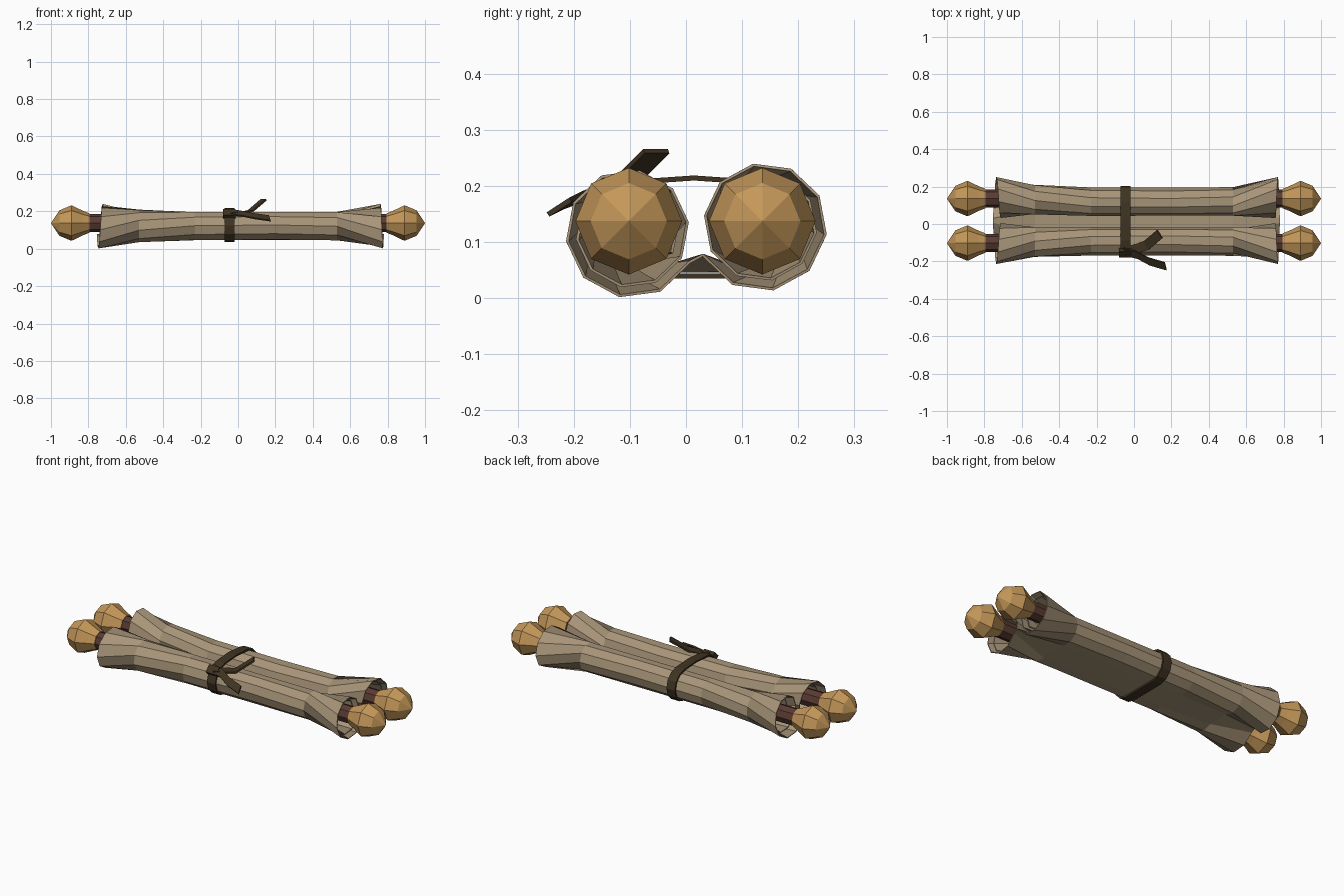
import bpy, bmesh
from math import cos, sin, radians, tau
from mathutils import Vector

old = bpy.data.objects.get("Cube")
if old:
    bpy.data.objects.remove(old)


def material(name, rgb):
    m = bpy.data.materials.new(name)
    m.use_nodes = True
    m.diffuse_color = (*rgb, 1)
    m.node_tree.nodes["Principled BSDF"].inputs["Base Color"].default_value = (*rgb, 1)
    m.node_tree.nodes["Principled BSDF"].inputs["Roughness"].default_value = 0.9
    return m


PAPER = material("aged parchment", (0.39, 0.30, 0.19))
WOOD = material("light wood", (0.55, 0.31, 0.10))
ROD = material("dark red wood", (0.10, 0.045, 0.032))
LEATHER = material("dark leather", (0.05, 0.034, 0.016))


def sheet(name, rows, mat, thickness=0, offset=0, cyclic=False):
    """Skin consecutive rows of points with quads, optionally thickened."""
    bm = bmesh.new()
    grid = [[bm.verts.new(p) for p in row] for row in rows]
    if cyclic:
        grid.append(grid[0])
    for a, b in zip(grid, grid[1:]):
        for i in range(len(a) - 1):
            bm.faces.new((a[i], a[i + 1], b[i + 1], b[i]))
    bmesh.ops.remove_doubles(bm, verts=bm.verts, dist=1e-5)
    bmesh.ops.recalc_face_normals(bm, faces=bm.faces)
    mesh = bpy.data.meshes.new(name)
    bm.to_mesh(mesh)
    bm.free()
    mesh.materials.append(mat)
    ob = bpy.data.objects.new(name, mesh)
    bpy.context.collection.objects.link(ob)
    if thickness:
        mod = ob.modifiers.new("thickness", "SOLIDIFY")
        mod.thickness, mod.offset = thickness, offset
    return ob


def lathe(name, profile, y, z, mat, sides=8):
    """Turn (x, radius) points around a line along x."""
    rows = [[(x, y + r * cos(tau * k / sides), z + r * sin(tau * k / sides))
             for x, r in profile] for k in range(sides)]
    return sheet(name, rows, mat, cyclic=True)


# Parchment: one sheet rolled inward from both edges, flared at the ends
SEGS, TURNS = 10, 2


def roll(x, r, shrink, cy, cz, start, side, slant):
    points = []
    for k in range(SEGS * TURNS + 1):
        t = k / SEGS
        a = radians(start) - tau * t
        rad = r - shrink * t
        points.append((x + slant * t, cy + side * rad * cos(a), cz + rad * sin(a)))
    return points


# x, radius, shrink per turn, front y, back y, front z, back z, bridge angle, slant
stations = [
    (-0.755, 0.120, 0.018, -0.100, 0.137, 0.119, 0.131, -27, 0.045),
    (-0.53, 0.088, 0.014, -0.093, 0.127, 0.124, 0.127, -55, 0),
    (-0.23, 0.079, 0.010, -0.090, 0.117, 0.123, 0.123, -72, 0),
    (0.20, 0.078, 0.010, -0.090, 0.117, 0.123, 0.123, -75, 0),
    (0.53, 0.080, 0.011, -0.091, 0.118, 0.123, 0.124, -70, 0),
    (0.780, 0.120, 0.018, -0.100, 0.137, 0.119, 0.131, -27, -0.025),
]
rows = []
for x, r, shrink, fy, by, fz, bz, start, slant in stations:
    front = roll(x, r, shrink, fy, fz, start, 1, slant)
    back = roll(x, r, shrink, by, bz, start, -1, slant)
    rows.append(front[::-1] + back)
sheet("parchment", rows, PAPER, 0.005)

# Rods with turned knobs at both ends
knob = [(0.795, 0), (0.795, 0.052), (0.83, 0.066), (0.89, 0.095), (0.955, 0.068), (1.0, 0)]
for row_name, y in (("front", -0.102), ("back", 0.136)):
    lathe(row_name + "_rod", [(-0.80, 0.048), (0.80, 0.048)], y, 0.137, ROD)
    for end, s in (("left", 1), ("right", -1)):
        lathe(f"{row_name}_{end}_knob", [(s * x, r) for x, r in knob], y, 0.137, WOOD)

# Strap looped around both rolls
loop = [(0.014, 0.214)]
loop += [(-0.088 + 0.083 * cos(radians(a)), 0.123 + 0.084 * sin(radians(a)))
         for a in range(90, 271, 30)]
loop += [(0.117 + 0.083 * cos(radians(a)), 0.123 + 0.084 * sin(radians(a)))
         for a in range(-90, 91, 30)]
sheet("strap", [[(x, y, z) for x in (-0.073, -0.020)] for y, z in loop],
      LEATHER, 0.009, 0, cyclic=True)


# Loose strap ends and the knot they leave from
def ribbon(name, path, half_width):
    w = Vector(half_width)
    return sheet(name, [[Vector(p) - w, Vector(p) + w] for p in path], LEATHER, 0.009)


ribbon("upper_strap_end", [(-0.05, -0.150, 0.187), (0.065, -0.115, 0.200),
                           (0.138, -0.053, 0.262)], (0.014, -0.022, 0))
ribbon("lower_strap_end", [(-0.05, -0.148, 0.195), (0.015, -0.165, 0.188),
                           (0.08, -0.200, 0.175), (0.170, -0.226, 0.162)],
       (0.005, -0.020, -0.013))
bpy.ops.mesh.primitive_cube_add(size=1, location=(-0.046, -0.153, 0.186),
                                rotation=(radians(45), 0, 0))
knot = bpy.context.object
knot.name = "strap_knot"
knot.scale = (0.066, 0.045, 0.026)
knot.data.materials.append(LEATHER)
